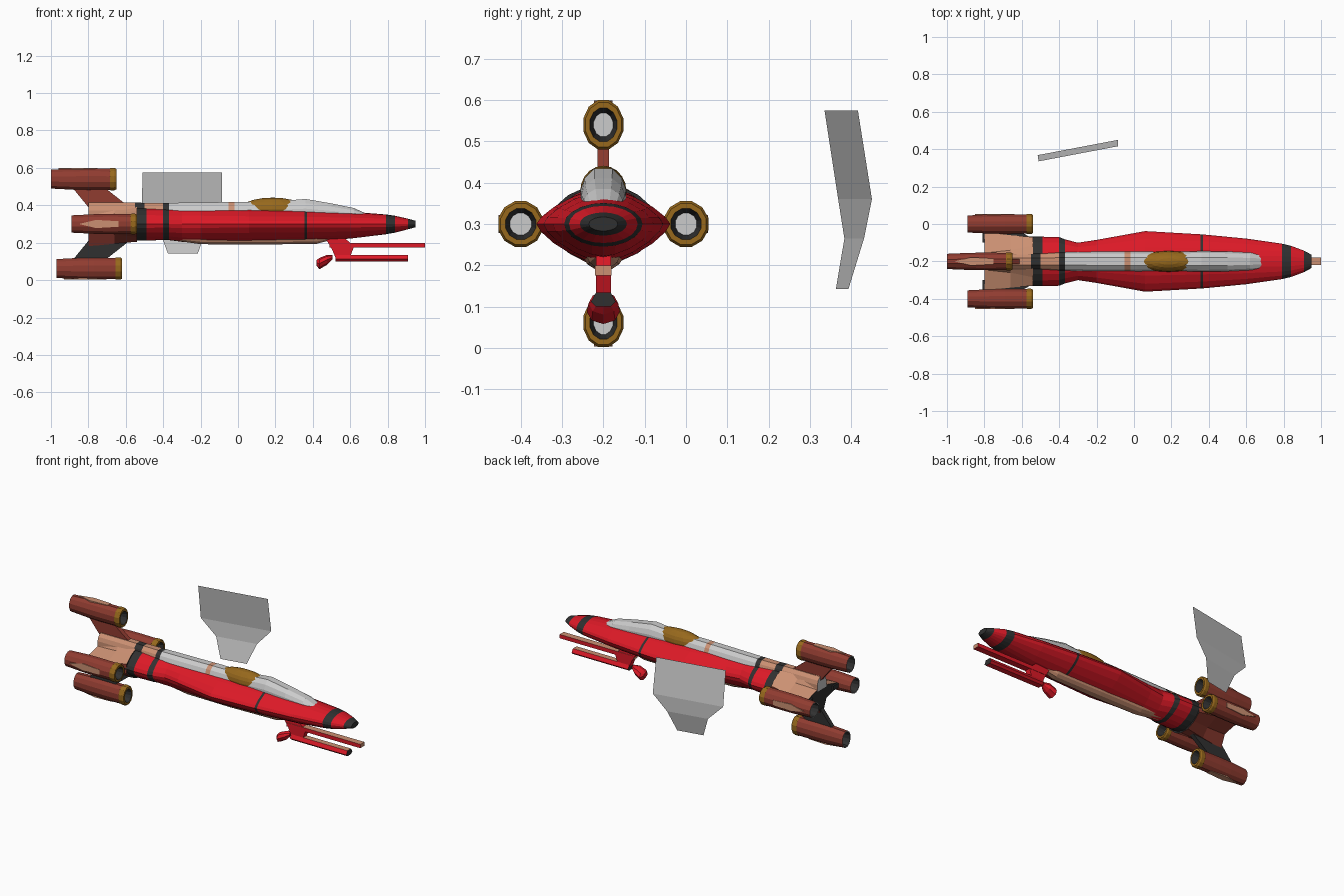
import bpy, bmesh
from math import sin, cos, pi
from mathutils import Vector

if "Cube" in bpy.data.objects:
    bpy.data.objects.remove(bpy.data.objects["Cube"])

CY, CZ = -0.2, 0.3          # ship axis


def mat(name, c):
    m = bpy.data.materials.new(name)
    m.diffuse_color = (*c, 1)
    m.use_nodes = True
    m.node_tree.nodes["Principled BSDF"].inputs["Base Color"].default_value = m.diffuse_color
    return m


RED = mat("red", (.72, .01, .02))
RUST = mat("rust", (.28, .045, .03))
TAN = mat("tan", (.6, .28, .17))
GOLD = mat("gold", (.31, .14, .012))
DARK = mat("dark", (.03, .03, .03))
GREY = mat("pale", (.75, .75, .75))


def finish(name, bm, mats):
    bmesh.ops.recalc_face_normals(bm, faces=bm.faces)
    me = bpy.data.meshes.new(name)
    bm.to_mesh(me)
    bm.free()
    for m in mats:
        me.materials.append(m)
    ob = bpy.data.objects.new(name, me)
    bpy.context.collection.objects.link(ob)
    return ob


def loft(name, rings, mats, pick=lambda i, j: 0, caps=(0, 0)):
    """Skin closed rings of points; pick(i, j) gives the material slot."""
    bm = bmesh.new()
    vs = [[bm.verts.new(p) for p in r] for r in rings]
    n = len(vs[0])
    for i in range(len(vs) - 1):
        for j in range(n):
            k = (j + 1) % n
            f = bm.faces.new((vs[i][j], vs[i][k], vs[i + 1][k], vs[i + 1][j]))
            f.material_index = pick(i, j)
    for ring, c in ((vs[0], caps[0]), (vs[-1], caps[1])):
        bm.faces.new(ring).material_index = c
    return finish(name, bm, mats)


def polar(x, r, u, a):
    """Point at radius r along angle a and sideways offset u, about the ship axis."""
    return (x, CY + r * cos(a) - u * sin(a), CZ + r * sin(a) + u * cos(a))


def superellipse(x, w, up, down, n, count=20):
    pts = []
    for k in range(count):
        c, s = cos(2 * pi * k / count), sin(2 * pi * k / count)
        y = abs(c) ** (2 / n) * (1 if c > 0 else -1) * w
        z = abs(s) ** (2 / n) * (up if s > 0 else -down)
        pts.append((x, CY + y, CZ + z))
    return pts


# Fuselage with dark bands: x, half width, height up, height down, roundness
body = [(.95, .035, .017, .017, 2), (.91, .057, .028, .028, 2), (.84, .083, .044, .046, 2),
        (.79, .095, .051, .055, 1.9), (.6, .122, .066, .078, 1.6), (.37, .144, .08, .092, 1.45),
        (.355, .145, .081, .093, 1.45), (.06, .162, .088, .1, 1.4), (-.2, .115, .09, .1, 1.5),
        (-.3, .1, .09, .095, 1.6), (-.37, .118, .09, .086, 1.6), (-.4, .13, .09, .086, 1.6),
        (-.49, .132, .092, .088, 1.6), (-.56, .132, .094, .09, 1.6)]
loft("fuselage", [superellipse(*s) for s in body], [RED, DARK],
     lambda i, j: int(i in (0, 2, 5, 10, 12)), (1, 1))


# Dorsal spine: x, half width, top height
def hump(x, w, top, base=.33):
    h = top - base
    half = [(1, 0), (1, .5), (.82, .78), (.4, 1)]
    return [(x, CY + s * a * w, base + b * h)
            for s, seq in ((1, half), (-1, half[::-1])) for a, b in seq]


spine = [(-.8, .045, .415), (-.55, .045, .415), (-.5, .045, .413), (-.4, .05, .413), (-.37, .05, .413),
         (-.2, .052, .415), (-.05, .052, .417), (-.02, .052, .418), (.02, .053, .418), (.2, .05, .42),
         (.36, .055, .434), (.5, .053, .41), (.62, .047, .385), (.71, .035, .345)]
loft("dorsal_spine", [hump(*s) for s in spine], [GREY, TAN, DARK],
     lambda i, j: {0: 1, 1: 2, 2: 1, 3: 2, 6: 1}.get(i, 0))

# Cockpit canopy
bm = bmesh.new()
bmesh.ops.create_uvsphere(bm, u_segments=16, v_segments=10, radius=1)
bmesh.ops.scale(bm, vec=(.175, .056, .062), verts=bm.verts)
bmesh.ops.translate(bm, vec=(.185, CY, .379), verts=bm.verts)
finish("cockpit_canopy", bm, [GOLD])

# Belly keel
keel = [(.5, .02, .215), (.42, .04, .194), (.1, .048, .19), (-.2, .045, .192), (-.36, .035, .215)]
loft("belly_keel", [hump(x, w, z, .25) for x, w, z in keel], [TAN])


# Tail: section growing into a four-pointed star
def star(x, a, b, t, w, v):
    q = [(a, t), (w, v), (t, b)]
    pts = q + [(-y, z) for y, z in q[::-1]]
    pts += [(-y, -z) for y, z in pts]
    return [(x, CY + y, CZ + z) for y, z in pts]


loft("tail_section", [star(-.54, .13, .095, .03, .085, .07), star(-.66, .14, .105, .018, .06, .055),
                      star(-.8, .158, .12, .012, .045, .042)], [TAN, RUST, DARK],
     lambda i, j: 0 if j < 5 else 1, (2, 2))

# Engines, pylons and outer panels: name, angle, offset, rear x, radii, pylon colour
engines = [("left", 0, .2, -.89, .056, .057, DARK), ("top", pi / 2, .24, -1, .05, .062, RUST),
           ("right", pi, .2, -.89, .056, .057, DARK), ("bottom", -pi / 2, .238, -.97, .05, .062, DARK)]
tube = [(.06, .62), (0, .74), (0, .84), (.12, .95), (.2, .97), (.315, .95), (.32, 1), (.34, 1),
        (.35, .9), (.35, .68), (.31, .48)]
for name, a, off, x0, ry, rz, pcol in engines:
    cy, cz = CY + off * cos(a), CZ + off * sin(a)
    rings = [[(x0 + dx, cy + ry * r * cos((k + .5) * pi / 6), cz + rz * r * sin((k + .5) * pi / 6))
              for k in range(12)] for dx, r in tube]
    loft(name + "_engine", rings, [RUST, GOLD, DARK, GREY],
         lambda i, j: 2 if i in (0, 9) else 3 if i == 1 else 1 if i >= 5 else 0, (3, 3))
    vertical = name in ("top", "bottom")
    if vertical:
        prof = [(-.58, .09), (-.8, .09), (-.89, .2), (-.72, .2)]
    else:
        prof = [(-.5, .1), (-.81, .1), (-.81, .165), (-.62, .165)]
    loft(name + "_pylon", [[polar(x, r, u, a) for x, r in prof] for u in (-.014, .014)], [pcol])
    reach = off + (rz if vertical else ry) * .95
    panel = [(.04, 0), (.13, .022), (.25, .015), (.25, -.015), (.13, -.022)]
    loft(name + "_engine_panel", [[polar(x0 + d, r, u, a) for d, u in panel]
                                  for r in (reach - .01, reach)], [TAN])


# Chin gun
def bar(name, x0, x1, prof, mats, pick=lambda i, j: 0, caps=(0, 0)):
    return loft(name, [[(x, CY + y, z) for y, z in prof] for x in (x0, x1)], mats, pick, caps)


bar("upper_rail", .49, 1, [(-.02, .175), (.02, .175), (.02, .199), (-.02, .199)], [RED, TAN],
    lambda i, j: int(j == 2), (1, 1))
bar("lower_rail", .52, .91, [(-.03, .112), (-.018, .1), (.018, .1), (.03, .112), (.018, .134), (-.018, .134)],
    [RED, TAN, DARK], lambda i, j: int(j == 4), (2, 2))
mount = [(.46, .235), (.56, .235), (.62, .18), (.6, .125), (.53, .1), (.5, .17)]
loft("gun_mount", [[(x, CY + u, z) for x, z in mount] for u in (-.018, .018)], [RED])
pod = [(.42, .092, .02), (.435, .088, .04), (.475, .108, .036), (.505, .122, .015)]
loft("gun_pod", [[(x, CY + r * cos(k * pi / 4), z + r * .75 * sin(k * pi / 4)) for k in range(8)]
                 for x, z, r in pod], [RED])

# Separate bent grey plate: height, x ends, centre y; slanted in plan
rows = [(.575, -.51, -.085, .375), (.36, -.515, -.085, .409), (.265, -.42, -.17, .406), (.143, -.375, -.215, .377)]
bm = bmesh.new()
pairs = [[bm.verts.new((x, y + .19 * (x + .3), z)) for x in (xa, xb)] for z, xa, xb, y in rows]
for p, q in zip(pairs, pairs[1:]):
    bm.faces.new((p[0], p[1], q[1], q[0]))
finish("side_plate", bm, [])
